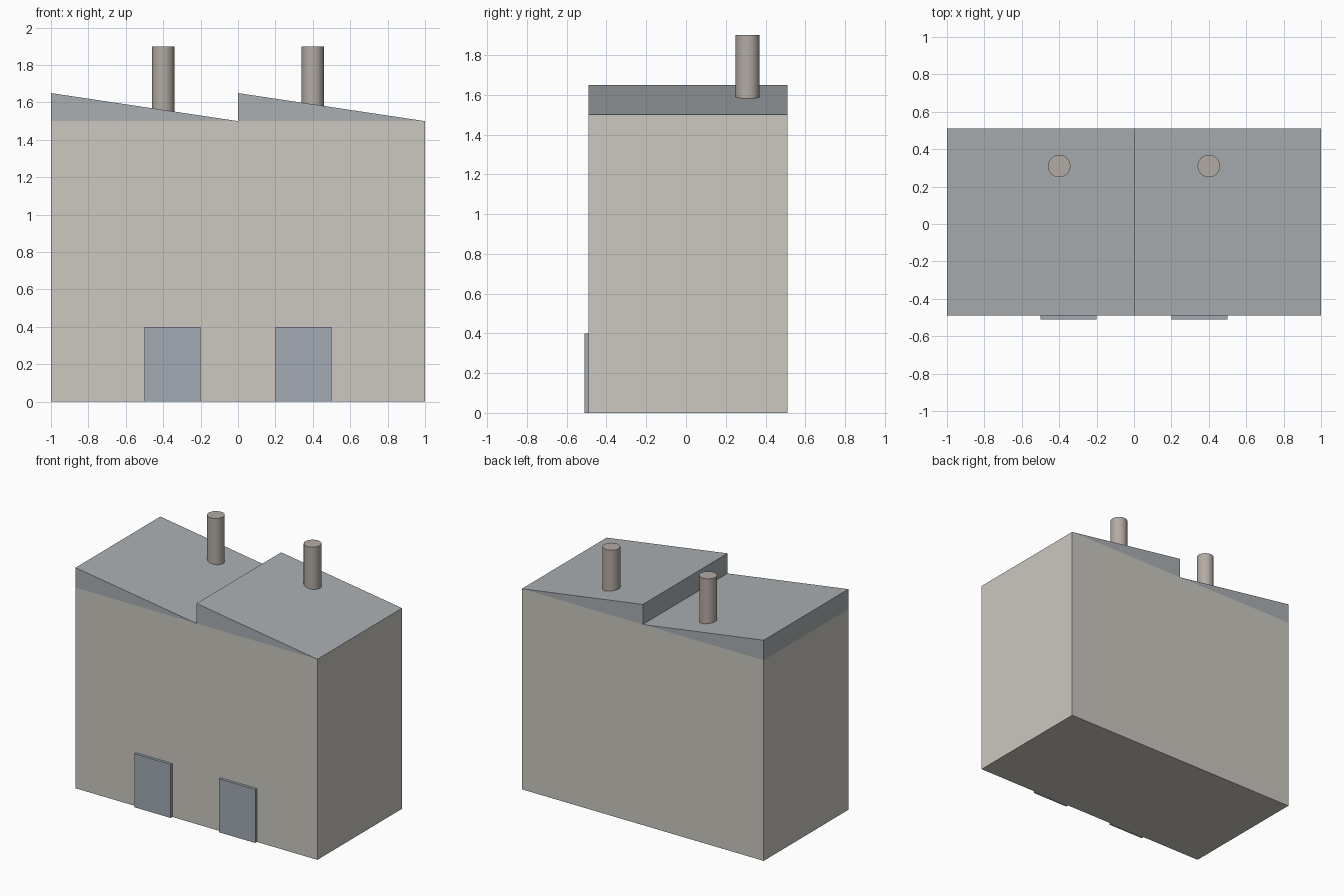
import bpy, bmesh, math

if "Cube" in bpy.data.objects:
    bpy.data.objects.remove(bpy.data.objects["Cube"])


def material(name, rgb):
    m = bpy.data.materials.new(name)
    m.diffuse_color = (*rgb, 1)
    m.use_nodes = True
    m.node_tree.nodes["Principled BSDF"].inputs["Base Color"].default_value = m.diffuse_color
    return m


WALL = material("wall_stone", (0.60, 0.58, 0.53))
ROOF = material("roof_slate", (0.40, 0.43, 0.45))
DOOR = material("door_blue_grey", (0.36, 0.40, 0.45))
PIPE = material("chimney_brown", (0.45, 0.41, 0.37))


def prism(name, profile, y0, y1, mat):
    """Extrude an (x, z) profile along y."""
    bm = bmesh.new()
    face = bm.faces.new([bm.verts.new((x, y0, z)) for x, z in profile])
    ext = bmesh.ops.extrude_face_region(bm, geom=[face])
    verts = [g for g in ext["geom"] if isinstance(g, bmesh.types.BMVert)]
    bmesh.ops.translate(bm, verts=verts, vec=(0, y1 - y0, 0))
    bmesh.ops.recalc_face_normals(bm, faces=bm.faces)
    mesh = bpy.data.meshes.new(name)
    bm.to_mesh(mesh)
    bm.free()
    mesh.materials.append(mat)
    obj = bpy.data.objects.new(name, mesh)
    bpy.context.collection.objects.link(obj)
    return obj


def rect(x0, x1, z0, z1):
    return [(x0, z0), (x1, z0), (x1, z1), (x0, z1)]


FRONT, BACK = -0.49, 0.51
WALL_TOP, RIDGE = 1.5, 1.65

# Main block
prism("factory_body", rect(-1, 1, 0, WALL_TOP), FRONT, BACK, WALL)

for side, s in (("left", -1), ("right", 1)):
    # Saw-tooth roof wedge, high edge on its left
    x0 = -1 if s < 0 else 0
    prism(f"roof_{side}", [(x0, WALL_TOP), (x0 + 1, WALL_TOP), (x0, RIDGE)],
          FRONT, BACK, ROOF)

    # Door panel standing proud of the front wall
    prism(f"door_{side}", rect(s * 0.35 - 0.15, s * 0.35 + 0.15, 0, 0.4),
          -0.51, FRONT, DOOR)

    # Chimney, rising from the wall top through the roof
    bpy.ops.mesh.primitive_cylinder_add(vertices=32, radius=0.06, depth=0.4,
                                        location=(s * 0.4, 0.31, 1.7))
    chimney = bpy.context.object
    chimney.name = f"chimney_{side}"
    chimney.data.materials.append(PIPE)
    bpy.ops.object.shade_smooth_by_angle(angle=math.radians(30))
